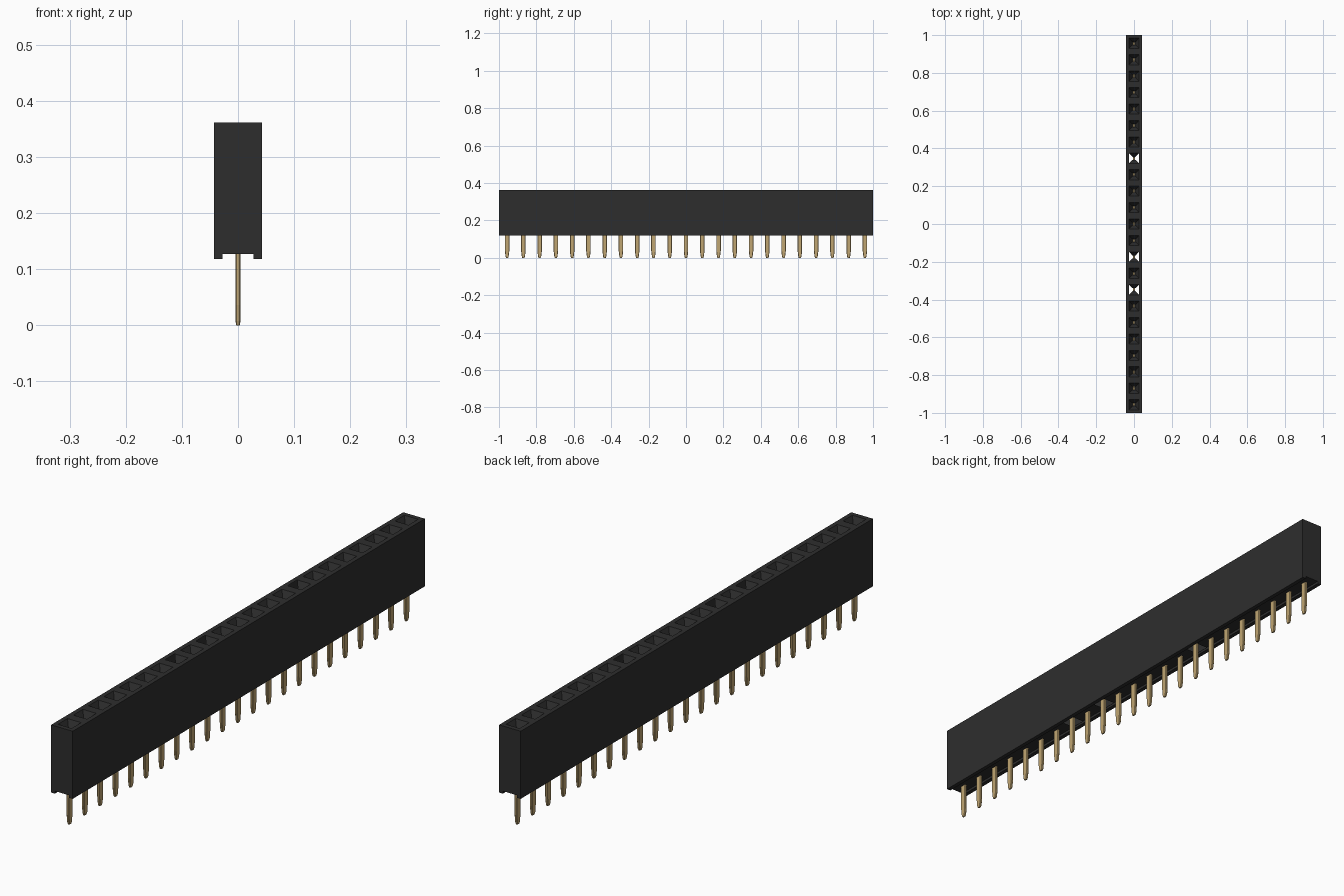
import bpy, bmesh

if "Cube" in bpy.data.objects:
    bpy.data.objects.remove(bpy.data.objects["Cube"])


def material(name, rgb, rough):
    m = bpy.data.materials.new(name)
    m.use_nodes = True
    m.diffuse_color = (*rgb, 1)
    b = m.node_tree.nodes["Principled BSDF"]
    b.inputs["Base Color"].default_value = (*rgb, 1)
    b.inputs["Roughness"].default_value = rough
    return m


BLACK = material("black plastic", (0.027, 0.027, 0.027), 0.6)
GOLD = material("pale gold", (0.53, 0.38, 0.17), 0.4)

COUNT = 23
PITCH = 2 / COUNT
HALF_W, TOP, FOOT, CEIL = 0.043, 0.361, 0.118, 0.127
CHANNEL = 0.028
OPEN_CELLS = (7, 9, 15)          # sockets that can be seen through, from the -y end


def finish(bm, name, mat):
    me = bpy.data.meshes.new(name)
    bm.to_mesh(me)
    bm.free()
    me.materials.append(mat)
    ob = bpy.data.objects.new(name, me)
    bpy.context.collection.objects.link(ob)
    return ob


def rect(bm, hx, hy, z, cy):
    return [bm.verts.new((sx * hx, cy + sy * hy, z))
            for sx, sy in ((-1, -1), (1, -1), (1, 1), (-1, 1))]


def bridge(bm, a, b, sides=None):
    n = len(a)
    for i in sides or range(n):
        j = (i + 1) % n
        bm.faces.new((a[i], a[j], b[j], b[i]))


# Housing: outer skin swept along y, with a channel under it
bm = bmesh.new()
profile = [(-CHANNEL, CEIL), (-CHANNEL, FOOT), (-HALF_W, FOOT), (-HALF_W, TOP),
           (HALF_W, TOP), (HALF_W, FOOT), (CHANNEL, FOOT), (CHANNEL, CEIL)]
ends = [[bm.verts.new((x, y, z)) for x, z in profile] for y in (-1, 1)]
bridge(bm, ends[0], ends[1], [0, 1, 2, 4, 5, 6])
bm.faces.new(ends[0])
bm.faces.new(ends[1][::-1])

# Housing: one rimmed funnel socket and one piece of channel ceiling per cell
for i in range(COUNT):
    y = -1 + (i + 0.5) * PITCH
    is_open = i in OPEN_CELLS
    rim = rect(bm, HALF_W, PITCH / 2, TOP, y)
    mouth = rect(bm, 0.027, 0.027, TOP, y)
    throat = rect(bm, 0.009, 0.008, TOP - 0.035, y)
    bridge(bm, rim, mouth)
    bridge(bm, mouth, throat, [0, 2] if is_open else None)
    base = rect(bm, CHANNEL, PITCH / 2, CEIL, y)
    if is_open:
        bridge(bm, base[::-1], rect(bm, 0.027, 0.027, CEIL, y)[::-1])
    else:
        bm.faces.new(base[::-1])
bmesh.ops.remove_doubles(bm, verts=bm.verts, dist=0.0001)
finish(bm, "housing", BLACK)


# Pins: chamfered flat blades with a tapered tip
def section(bm, hx, hy, c, z, y):
    pts = [(hx, hy - c), (hx - c, hy), (c - hx, hy), (-hx, hy - c),
           (-hx, c - hy), (c - hx, -hy), (hx - c, -hy), (hx, c - hy)]
    return [bm.verts.new((px, y + py, z)) for px, py in pts]


def loft(bm, rings):
    for a, b in zip(rings, rings[1:]):
        bridge(bm, a, b)
    bm.faces.new(rings[0][::-1])
    bm.faces.new(rings[-1])


bm = bmesh.new()
for i in range(COUNT):
    y = -1 + (i + 0.5) * PITCH
    loft(bm, [section(bm, hx, hy, c, z, y) for hx, hy, c, z in (
        (0.0030, 0.006, 0.001, 0.0),
        (0.0045, 0.0085, 0.0015, 0.008),
        (0.0048, 0.012, 0.002, 0.036),
        (0.0048, 0.012, 0.002, 0.16))])
    # Pair of contact prongs inside the socket
    for s in (-1, 1):
        loft(bm, [rect(bm, 0.006, 0.0018, z, y + s * 0.0045) for z in (0.155, 0.315)])
finish(bm, "contact_pins", GOLD)
